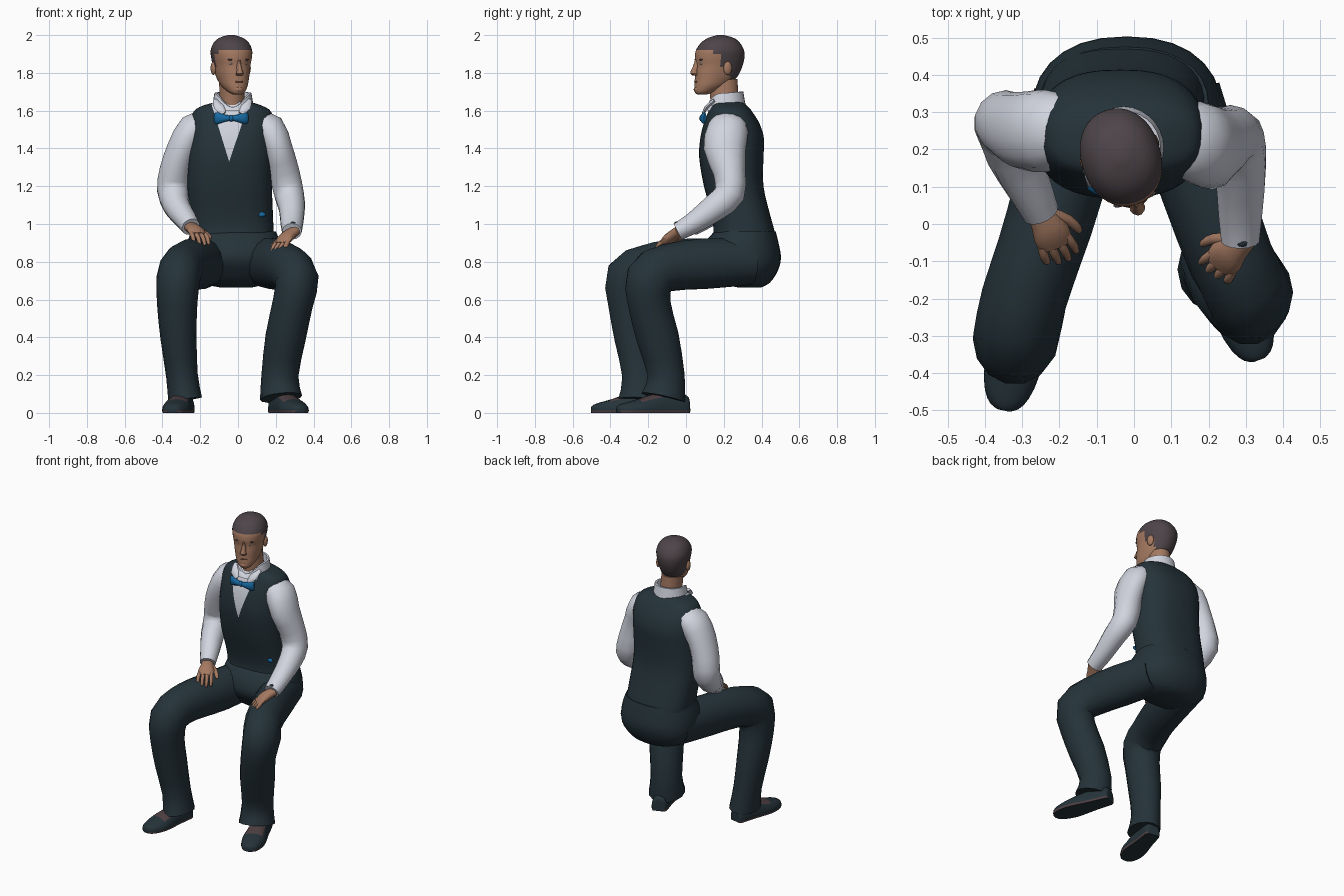
import bpy, bmesh, math
from mathutils import Vector, Matrix

if "Cube" in bpy.data.objects:
    bpy.data.objects.remove(bpy.data.objects["Cube"])

def mat(name, r, g, b):
    m = bpy.data.materials.new(name)
    m.diffuse_color = (r, g, b, 1)
    m.use_nodes = True
    m.node_tree.nodes["Principled BSDF"].inputs["Base Color"].default_value = m.diffuse_color
    return m

CLOTH = mat("dark cloth", .018, .033, .042)
SHIRT = mat("white shirt", .64, .66, .74)
SKIN = mat("skin", .37, .19, .118)
HAIR = mat("brown hair", .075, .058, .066)
BLUE = mat("blue silk", .008, .14, .36)
LEATHER = mat("brown leather", .075, .05, .055)
LIP = mat("lip", .25, .10, .075)
HEAD = Matrix.Translation((-.035, .18, 0)) @ Matrix.Rotation(math.radians(18), 4, 'Z')

def finish(name, bm, mats, rule=None, angle=50):
    bmesh.ops.recalc_face_normals(bm, faces=bm.faces)
    bm.normal_update()
    if rule:
        for f in bm.faces:
            f.material_index = rule(f.calc_center_median(), f.normal)
    me = bpy.data.meshes.new(name)
    bm.to_mesh(me)
    bm.free()
    for m in mats:
        me.materials.append(m)
    ob = bpy.data.objects.new(name, me)
    bpy.context.collection.objects.link(ob)
    bpy.ops.object.select_all(action='DESELECT')
    ob.select_set(True)
    bpy.context.view_layer.objects.active = ob
    bpy.ops.object.shade_smooth_by_angle(angle=math.radians(angle))
    return ob

def skin_rings(rings, caps=True):
    bm = bmesh.new()
    vs = [[bm.verts.new(p) for p in r] for r in rings]
    n = len(vs[0])
    for a, b in zip(vs, vs[1:]):
        for i in range(n):
            bm.faces.new((a[i], a[(i + 1) % n], b[(i + 1) % n], b[i]))
    if caps:
        bm.faces.new(vs[0])
        bm.faces.new(vs[-1])
    return bm

def smooth_rows(rows, k):
    """Catmull-Rom subdivision of a table of rows."""
    out = []
    for i in range(len(rows) - 1):
        p0, p1, p2, p3 = (rows[max(0, min(len(rows) - 1, i + d))] for d in (-1, 0, 1, 2))
        for s in range(k):
            t = s / k
            out.append(tuple(.5 * (2*b + (c - a)*t + (2*a - 5*b + 4*c - d)*t*t + (3*b - a - 3*c + d)*t**3)
                             for a, b, c, d in zip(p0, p1, p2, p3)))
    return out + [tuple(rows[-1])]

def oval(n, e):
    """Unit superellipse."""
    pts = []
    for i in range(n):
        c, s = math.cos(math.tau * i / n), math.sin(math.tau * i / n)
        pts.append((math.copysign(abs(c) ** (2 / e), c), math.copysign(abs(s) ** (2 / e), s)))
    return pts

def stack(rows, n=32, e=2.5, k=3):
    """Horizontal rings from (z, xmin, xmax, yfront, yback)."""
    return [[Vector(((x0 + x1)/2 + u*(x1 - x0)/2, (y0 + y1)/2 + v*(y1 - y0)/2, z)) for u, v in oval(n, e)]
            for z, x0, x1, y0, y1 in smooth_rows(rows, k)]

def tube(name, rows, material, ref=(1, 0, 0), n=14, k=2, floor=None, rule=None, mats=None, e=2):
    """Tube along rows of (x, y, z, radius along ref, other radius)."""
    rows = smooth_rows(rows, k)
    P = [Vector(r[:3]) for r in rows]
    ref, rings = Vector(ref), []
    for i, p in enumerate(P):
        t = Vector()
        if i:
            t += (p - P[i-1]).normalized()
        if i < len(P) - 1:
            t += (P[i+1] - p).normalized()
        t.normalize()
        a = (ref - t * t.dot(ref)).normalized()
        b = t.cross(a)
        ring = [p + a*u*rows[i][3] + b*v*rows[i][4] for u, v in oval(n, e)]
        if floor is not None:
            for q in ring:
                q.z = max(q.z, floor)
        rings.append(ring)
    return finish(name, skin_rings(rings), mats or [material], rule)

def blob(name, loc, size, material, frame=Matrix()):
    bm = bmesh.new()
    bmesh.ops.create_uvsphere(bm, u_segments=12, v_segments=8, radius=1,
                              matrix=frame @ Matrix.Translation(loc) @ Matrix.Diagonal((*size, 1)))
    return finish(name, bm, [material])

# Waistcoat, with a V cut showing the shirt
bm = skin_rings(stack([(.88, -.25, .20, .12, .48), (.95, -.252, .19, .145, .472), (1.05, -.26, .185, .135, .445),
                       (1.2, -.268, .18, .095, .41), (1.35, -.265, .185, .07, .41), (1.45, -.26, .188, .075, .413),
                       (1.53, -.255, .19, .093, .39), (1.595, -.235, .175, .118, .35),
                       (1.625, -.19, .13, .13, .325), (1.645, -.12, .07, .14, .30)], 40))
TIP, VS = Vector((-.047, 0, 1.33)), []
for end in (Vector((-.13, 0, 1.6)), Vector((.045, 0, 1.6))):
    no = (end - TIP).cross(Vector((0, 1, 0))).normalized()
    if no.z < 0:
        no.negate()
    VS.append(no)
    bmesh.ops.bisect_plane(bm, geom=bm.verts[:] + bm.edges[:] + bm.faces[:], plane_co=TIP, plane_no=no)
finish("waistcoat", bm, [CLOTH, SHIRT],
       lambda c, n: int(c.y < .2 and all((c - TIP).dot(v) > 0 for v in VS)))

# Trouser seat
finish("trouser_seat", skin_rings(stack([
    (.665, -.10, .08, .27, .40), (.69, -.2, .16, .18, .445), (.75, -.26, .22, .12, .485),
    (.82, -.275, .237, .08, .503), (.90, -.267, .225, .10, .49), (.96, -.25, .20, .15, .475)], 28, 2.3)), [CLOTH])

# Trouser legs
tube("trouser_leg_forward", [
    (-.15, .34, .80, .12, .125), (-.20, .1, .79, .12, .137), (-.255, -.08, .785, .115, .135),
    (-.295, -.2, .767, .115, .127), (-.315, -.298, .715, .116, .132), (-.322, -.303, .58, .107, .112),
    (-.315, -.272, .4, .096, .11), (-.297, -.24, .2, .084, .1), (-.28, -.24, .07, .09, .12)], CLOTH)
tube("trouser_leg_back", [
    (.11, .34, .80, .125, .125), (.19, .1, .79, .12, .137), (.262, -.1, .768, .115, .128),
    (.313, -.19, .71, .115, .132), (.29, -.195, .58, .107, .115), (.252, -.15, .4, .107, .115),
    (.222, -.105, .2, .098, .1), (.228, -.12, .08, .112, .12)], CLOTH)

# Shoes with brown insteps and soles
def shoe(name, heel, toe):
    h, t = Vector(heel), Vector(toe)
    side = (t - h).cross(Vector((0, 0, 1))).normalized()
    rows = [(*h.lerp(t, f), w, d) for f, w, d in ((0, .035, .06), (.04, .05, .085), (.3, .058, .095), (.5, .068, .085),
                                                   (.7, .075, .06), (.88, .06, .042), (.97, .038, .03), (1, .015, .02))]
    for i, r in enumerate(rows):
        rows[i] = (r[0], r[1], .013, r[3], r[4])
    def rule(c, n):
        f = (c - h).dot(t - h) / (t - h).length_squared
        return int(c.z < .008 and n.z > -.9 or (.35 < f < .72 and n.z > .75))
    tube(name, rows, None, side, 16, 2, 0, rule, [CLOTH, LEATHER], 2.3)

shoe("shoe_forward", (-.275, -.14, 0), (-.35, -.5, 0))
shoe("shoe_back", (.20, .01, 0), (.335, -.365, 0))

# Shirt sleeves
tube("sleeve_left", [
    (-.17, .255, 1.53, .09, .07), (-.235, .25, 1.50, .11, .088), (-.295, .25, 1.40, .105, .082),
    (-.335, .265, 1.28, .09, .083), (-.345, .27, 1.18, .082, .085), (-.325, .19, 1.095, .075, .072),
    (-.28, .095, 1.03, .06, .06), (-.25, .03, .985, .05, .05)], SHIRT, (0, 1, 0))
tube("sleeve_right", [
    (.10, .23, 1.53, .09, .07), (.165, .22, 1.50, .11, .088), (.21, .205, 1.40, .112, .08),
    (.245, .23, 1.27, .085, .083), (.27, .23, 1.16, .082, .08), (.285, .15, 1.085, .072, .07),
    (.285, .03, 1.0, .055, .06), (.285, -.045, .96, .048, .052)], SHIRT, (0, 1, 0))
blob("cuff_stud", (.29, -.05, 1.005), (.015, .012, .008), CLOTH)

# Hands: palm, four fingers, thumb
def hand(name, wrist, direction, inner):
    w, d = Vector(wrist), Vector(direction).normalized()
    lat = d.cross(Vector((0, 0, 1))).normalized() * inner
    up = Vector((0, 0, 1)) - d * d.z
    up.normalize()
    def at(f, s, u):
        return w + d*f + lat*s + up*u
    tube(name + "_palm", [(*at(-.03, 0, 0), .034, .028), (*at(.02, .002, .004), .04, .028),
                          (*at(.06, .003, .004), .05, .026), (*at(.1, 0, -.004), .046, .018)], SKIN, lat, 12)
    for i in range(4):
        s = (i - 1.5) * .024
        ln = (.062, .076, .08, .07)[i]
        tube(f"{name}_finger_{i + 1}", [(*at(.085, s, 0), .013, .014), (*at(.085 + ln*.5, s*1.15, -.006), .012, .012),
                                        (*at(.085 + ln*.9, s*1.15, -.03), .010, .010),
                                        (*at(.085 + ln, s*1.15, -.038), .005, .005)], SKIN, lat, 8)
    tube(name + "_thumb", [(*at(.01, .025, 0), .017, .018), (*at(.05, .058, -.008), .015, .015),
                           (*at(.09, .072, -.018), .011, .012), (*at(.103, .072, -.022), .005, .006)], SKIN, up, 8)

hand("hand_left", (-.25, .025, .98), (.065, -.13, -.055), -1)
hand("hand_right", (.285, -.05, .95), (-.09, -.10, -.085), 1)

# Neck and shirt collar, dipping open at the front
tube("neck", [(-.03, .21, 1.56, .072, .075), (-.03, .205, 1.64, .068, .075), (-.035, .195, 1.76, .065, .08)], SKIN)
rings = []
for r, base, dip in ((.115, 1.60, 0), (.107, 1.64, .03), (.098, 1.693, .075), (.085, 1.693, .075), (.08, 1.60, 0)):
    ring = []
    for i in range(28):
        a = math.tau * i / 28
        front = max(0, -math.sin(a)) ** 3
        back = max(0, math.sin(a))
        ring.append(Vector((-.027 + r*math.cos(a), .205 + r*math.sin(a), base - dip*front + .008*back)))
    rings.append(ring)
finish("shirt_collar", skin_rings(rings, False), [SHIRT])
for s in (-1, 1):
    tube("collar_point", [(-.03 + s*.092, .15, 1.655, .012, .01), (-.03 + s*.07, .11, 1.62, .028, .01),
                          (-.03 + s*.045, .092, 1.585, .012, .008)], SHIRT, (1, 0, 0), 8)

# Bow tie and pocket square
for s in (-1, 1):
    tube("bow_tie_wing", [(-.036, .088, 1.56, .013, .012), (-.036 + s*.03, .087, 1.56, .018, .015),
                          (-.036 + s*.07, .094, 1.56, .031, .014), (-.036 + s*.087, .102, 1.56, .027, .008)],
         BLUE, (0, 0, 1), 10)
blob("bow_tie_knot", (-.036, .085, 1.56), (.015, .015, .018), BLUE)
blob("pocket_square", (.125, .167, 1.05), (.022, .01, .014), BLUE)

# Head with hair coloured above the hairline
rows = [(1.685, -.02, .02, -.125, -.075), (1.698, -.042, .042, -.138, -.04), (1.73, -.066, .066, -.14, .03),
        (1.765, -.079, .079, -.137, .08), (1.80, -.088, .088, -.135, .105), (1.84, -.095, .095, -.131, .122),
        (1.88, -.103, .103, -.135, .131), (1.92, -.106, .106, -.128, .128), (1.96, -.09, .09, -.10, .105),
        (1.985, -.062, .062, -.063, .073), (2.0, -.018, .018, -.015, .02)]
rings = [[HEAD @ p for p in r] for r in stack(rows, 36, 2.15, 4)]
INV = HEAD.inverted()
def hairline(c, n):
    y = (INV @ c).y
    limit = 1.925 if y < -.06 else 1.90 if y < -.025 else 1.83 if y < .03 else 1.765
    return int(c.z > limit)
finish("head", skin_rings(rings), [SKIN, HAIR], hairline)

# Nose
rings = [[HEAD @ Vector((w*u, y + .02*v, z)) for u, v in oval(10, 1.7)]
         for z, y, w in ((1.872, -.119, .009), (1.84, -.128, .012), (1.812, -.142, .016),
                         (1.797, -.145, .021), (1.785, -.132, .018))]
finish("nose", skin_rings(rings), [SKIN])

# Other facial features
for s in (-1, 1):
    blob("ear", (s*.096, .012, 1.825), (.014, .024, .036), SKIN, HEAD)
    blob("eye", (s*.036, -.117, 1.848), (.014, .007, .005), SHIRT, HEAD)
    blob("iris", (s*.036, -.121, 1.848), (.005, .004, .005), HAIR, HEAD)
    blob("eyebrow", (s*.038, -.119, 1.87), (.022, .009, .005), HAIR, HEAD)
blob("mouth", (0, -.132, 1.753), (.026, .009, .006), LIP, HEAD)
blob("chin", (0, -.125, 1.712), (.028, .02, .018), SKIN, HEAD)
